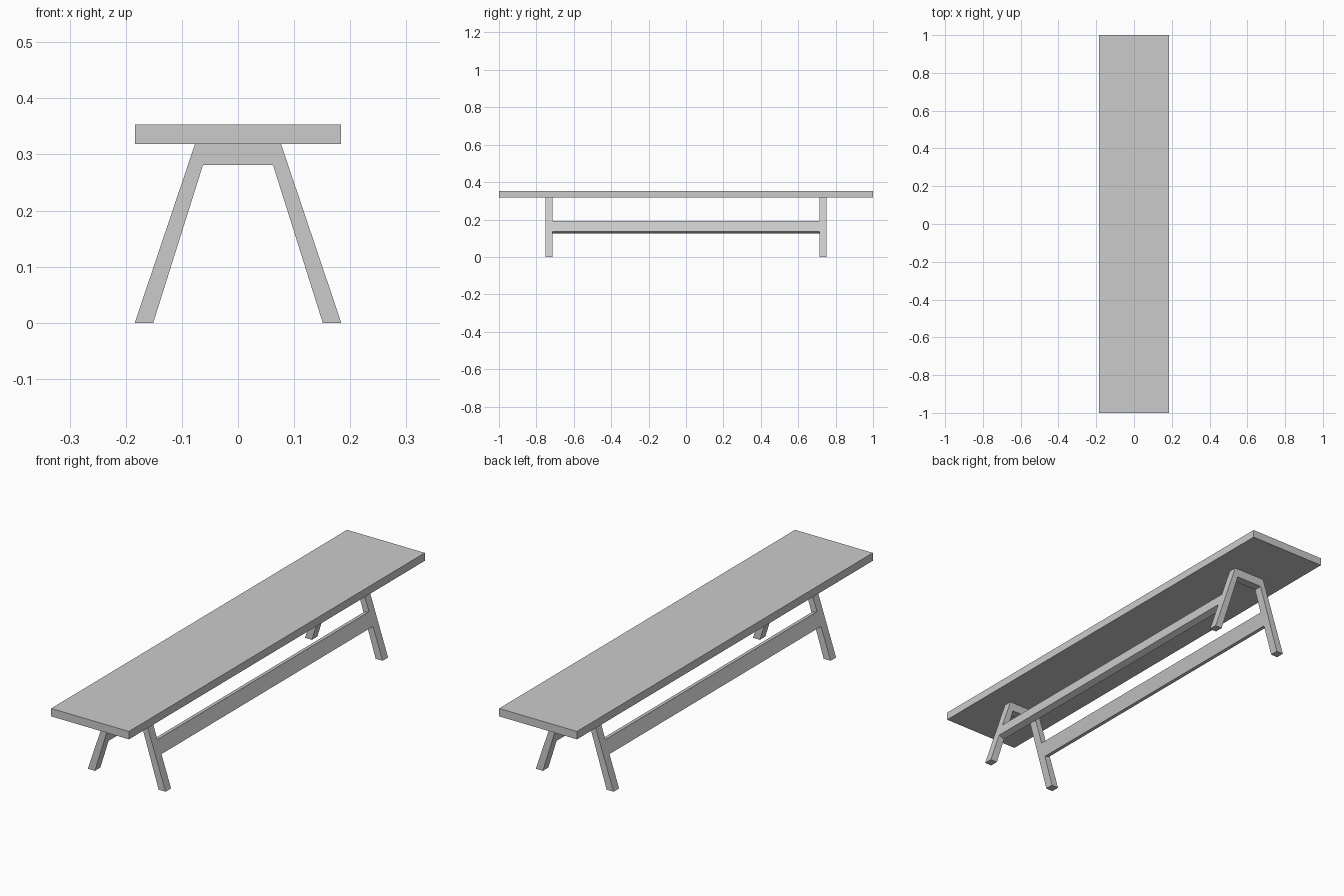
import bpy
import bmesh

if "Cube" in bpy.data.objects:
    bpy.data.objects.remove(bpy.data.objects["Cube"])


def extrude_profile(name, profile, y0, y1):
    """Solid prism: an (x, z) profile swept along y."""
    bm = bmesh.new()
    face = bm.faces.new([bm.verts.new((x, y0, z)) for x, z in profile])
    swept = bmesh.ops.extrude_face_region(bm, geom=[face])["geom"]
    verts = [v for v in swept if isinstance(v, bmesh.types.BMVert)]
    bmesh.ops.translate(bm, verts=verts, vec=(0, y1 - y0, 0))
    bmesh.ops.recalc_face_normals(bm, faces=bm.faces)
    mesh = bpy.data.meshes.new(name)
    bm.to_mesh(mesh)
    bm.free()
    obj = bpy.data.objects.new(name, mesh)
    bpy.context.collection.objects.link(obj)
    return obj


TOP_Z, BOTTOM_Z, HALF_W = 0.353, 0.319, 0.184
LEG_IN, LEG_OUT = 0.715, 0.752


def outer_x(z):
    return HALF_W - (HALF_W - 0.0765) * z / BOTTOM_Z


def inner_x(z):
    return 0.151 - (0.151 - 0.0625) * z / 0.281


# Seat plank
extrude_profile("seat", [(-HALF_W, BOTTOM_Z), (HALF_W, BOTTOM_Z),
                         (HALF_W, TOP_Z), (-HALF_W, TOP_Z)], -1, 1)

# Splayed leg frames, one at each end
half = [(inner_x(0.281), 0.281), (inner_x(0), 0), (outer_x(0), 0),
        (outer_x(BOTTOM_Z), BOTTOM_Z)]
frame = half + [(-x, z) for x, z in reversed(half)]
for end, s in (("front", -1), ("back", 1)):
    extrude_profile(end + "_leg_frame", frame, s * LEG_IN, s * LEG_OUT)

# Side rails between the frames, tilted flush with the legs
rail = [(outer_x(0.135), 0.135), (outer_x(0.192), 0.192),
        (inner_x(0.183), 0.183), (inner_x(0.125), 0.125)]
for side, s in (("left", -1), ("right", 1)):
    extrude_profile(side + "_rail", [(s * x, z) for x, z in rail],
                    -LEG_IN, LEG_IN)
